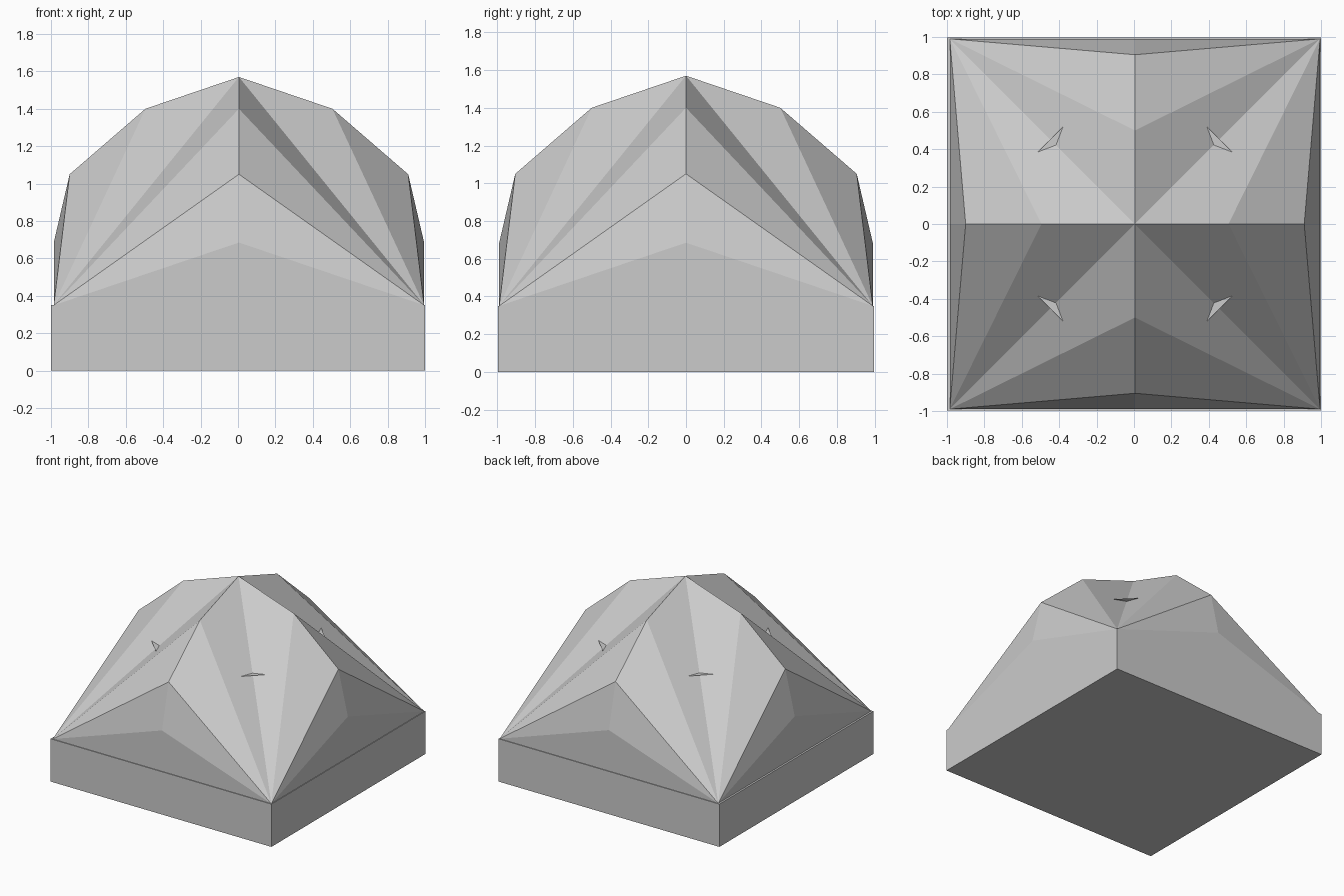
import bpy, bmesh
from math import pi
from mathutils import Matrix

if "Cube" in bpy.data.objects:
    bpy.data.objects.remove(bpy.data.objects["Cube"])

R = 0.99           # half width of the roof
BASE_Z = 0.35
# rib profile from the apex outwards: (distance, height)
RIB = [(0, 1.57), (0.5, 1.4), (0.905, 1.05), (R, 0.685), (R, BASE_Z)]


def make_object(name, bm):
    mesh = bpy.data.meshes.new(name)
    bmesh.ops.remove_doubles(bm, verts=bm.verts, dist=0.0005)
    bmesh.ops.recalc_face_normals(bm, faces=bm.faces)
    bm.to_mesh(mesh)
    bm.free()
    obj = bpy.data.objects.new(name, mesh)
    bpy.context.collection.objects.link(obj)
    return obj


# square base slab
bm = bmesh.new()
bmesh.ops.create_cube(bm, size=1, matrix=Matrix.Translation((0, 0, BASE_Z / 2))
                      @ Matrix.Diagonal((2, 1.992, BASE_Z, 1)))
make_object("base_slab", bm)

# faceted roof: each rib fans out to its two neighbouring corners
bm = bmesh.new()
for quarter in range(4):
    turn = Matrix.Rotation(quarter * pi / 2, 4, 'Z')
    rib = [bm.verts.new(turn @ Matrix.Translation((d, 0, z)).to_translation()) for d, z in RIB]
    for side in (-1, 1):
        corner = bm.verts.new(turn @ Matrix.Translation((R, side * R, BASE_Z)).to_translation())
        for a, b in zip(rib, rib[1:]):
            bm.faces.new((a, b, corner) if side > 0 else (b, a, corner))
roof = make_object("faceted_roof", bm)
roof.location.x = 0.005

# flat diamond ceiling whose edges peek through the roof valleys
bm = bmesh.new()
d, z = RIB[2]
bm.faces.new([bm.verts.new((x * d, y * d, z)) for x, y in ((1, 0), (0, 1), (-1, 0), (0, -1))])
ceiling = make_object("diamond_ceiling", bm)
ceiling.location.x = 0.005
